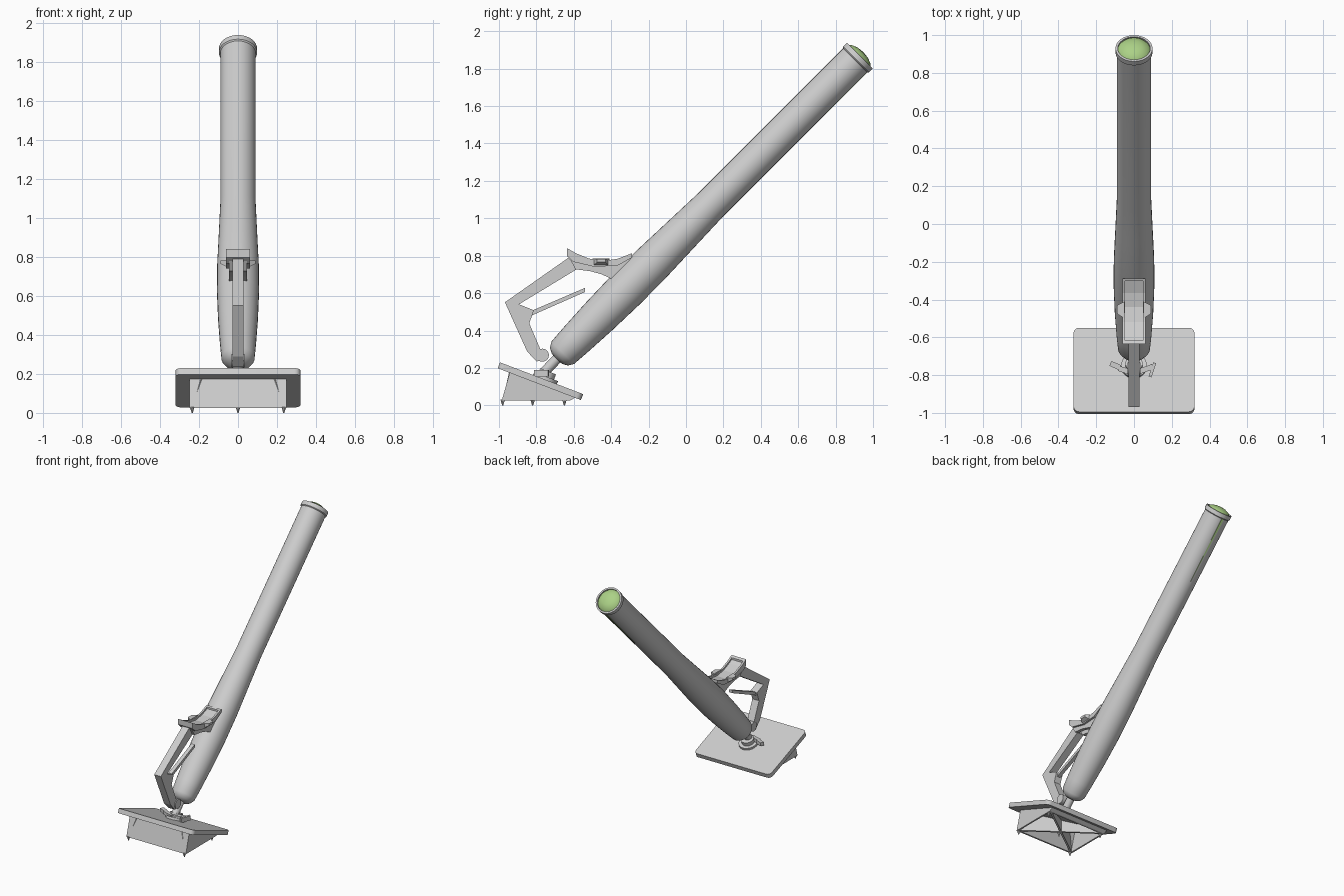
import bpy, bmesh, math
from mathutils import Vector, Matrix

if "Cube" in bpy.data.objects:
    bpy.data.objects.remove(bpy.data.objects["Cube"])


def material(name, rgb):
    m = bpy.data.materials.new(name)
    m.diffuse_color = (*rgb, 1)
    m.use_nodes = True
    m.node_tree.nodes["Principled BSDF"].inputs["Base Color"].default_value = m.diffuse_color
    return m


GREY = material("light grey", (0.61, 0.61, 0.61))
GREEN = material("lens green", (0.41, 0.64, 0.24))


def finish(name, bm, mat=GREY, smooth=False):
    bmesh.ops.recalc_face_normals(bm, faces=bm.faces)
    me = bpy.data.meshes.new(name)
    bm.to_mesh(me)
    bm.free()
    me.materials.append(mat)
    ob = bpy.data.objects.new(name, me)
    bpy.context.collection.objects.link(ob)
    if smooth:
        bpy.ops.object.select_all(action='DESELECT')
        ob.select_set(True)
        bpy.context.view_layer.objects.active = ob
        bpy.ops.object.shade_smooth_by_angle(angle=math.radians(35))
    return ob


def prism(name, pts, x0, x1):
    """Side profile (y, z) extruded from x0 to x1."""
    bm = bmesh.new()
    f = bm.faces.new([bm.verts.new((x0, y, z)) for y, z in pts])
    ext = bmesh.ops.extrude_face_region(bm, geom=[f])["geom"]
    vs = [v for v in ext if isinstance(v, bmesh.types.BMVert)]
    bmesh.ops.translate(bm, verts=vs, vec=(x1 - x0, 0, 0))
    return finish(name, bm)


def hull(name, pts, mat=GREY):
    bm = bmesh.new()
    bmesh.ops.convex_hull(bm, input=[bm.verts.new(p) for p in pts])
    return finish(name, bm, mat)


def rod(name, a, b, r0, r1=None, seg=20):
    """Cylinder or cone between two points."""
    a, b = Vector(a), Vector(b)
    rot = (b - a).to_track_quat('Z', 'Y').to_matrix().to_4x4()
    bm = bmesh.new()
    bmesh.ops.create_cone(bm, cap_ends=True, segments=seg, radius1=r0,
                          radius2=r0 if r1 is None else r1, depth=(b - a).length,
                          matrix=Matrix.Translation((a + b) / 2) @ rot)
    return finish(name, bm, smooth=True)


# Tube frame: s runs along the 45 degree axis
P0 = Vector((0, -0.665, 0.275))
AXIS = Vector((0, 1, 1)).normalized()
UNDER = Vector((0, 1, -1)).normalized()
SIDE = Vector((1, 0, 0))


def lathe(name, profile, mat=GREY, seg=32):
    bm = bmesh.new()
    vs = [bm.verts.new(P0 + AXIS * s + SIDE * r) for r, s in profile]
    es = [bm.edges.new(e) for e in zip(vs, vs[1:])]
    bmesh.ops.spin(bm, geom=vs + es, cent=P0, axis=AXIS, angle=math.tau,
                   steps=seg, use_merge=False)
    bmesh.ops.remove_doubles(bm, verts=bm.verts, dist=0.0002)
    return finish(name, bm, mat, True)


# Main tube with swollen lower part and rim collar
lathe("tube", [(0, -0.04), (0.04, -0.036), (0.068, -0.02), (0.085, 0.008),
               (0.092, 0.1), (0.102, 0.28), (0.108, 0.48), (0.107, 0.68),
               (0.099, 0.9), (0.091, 1.13), (0.091, 2.22), (0.098, 2.226),
               (0.098, 2.256), (0.086, 2.256), (0.086, 2.235), (0, 2.235)])
lathe("lens", [(0.085, 2.248), (0.072, 2.264), (0.04, 2.277), (0, 2.282)], GREEN)

# Thin tapered stripe beneath the upper tube
hull("stripe", [P0 + AXIS * s + UNDER * r + SIDE * x for r in (0.086, 0.0925)
                for s, x in ((1.72, 0), (2.22, -0.009), (2.22, 0.009))], GREEN)

# Tilted base plate with rounded corners
TILT = math.atan2(0.17, 0.445)
bm = bmesh.new()
bmesh.ops.create_cube(bm, size=1, matrix=Matrix.Diagonal((0.64, 0.476, 0.034, 1)))
corners = [e for e in bm.edges if abs(e.verts[0].co.z - e.verts[1].co.z) > 0.01]
bmesh.ops.bevel(bm, geom=corners, offset=0.03, segments=5, profile=0.5, affect='EDGES')
bmesh.ops.transform(bm, verts=bm.verts, matrix=Matrix.Translation((0, -0.778, 0.129))
                    @ Matrix.Rotation(-TILT, 4, 'X'))
finish("base_plate", bm, smooth=True)


def under_z(y):
    return 0.2 - 0.382 * (y + 0.995)


# Hollow wedge under the plate
for s in (-1, 1):
    prism("wedge_side", [(-0.94, 0.185), (-0.985, 0.025), (-0.62, 0.025), (-0.583, 0.048)],
          s * 0.25, s * 0.238)
prism("wedge_front", [(-0.94, 0.185), (-0.985, 0.025), (-0.973, 0.025), (-0.928, 0.18)],
      -0.25, 0.25)
prism("wedge_back", [(-0.62, 0.025), (-0.583, 0.048), (-0.6, 0.055), (-0.635, 0.025)],
      -0.25, 0.25)

# Crossed ribs inside the wedge
for s in (-1, 1):
    a, b = Vector((-0.24 * s, -0.975, 0)), Vector((0.24 * s, -0.625, 0))
    n = Vector((b.y - a.y, a.x - b.x, 0)).normalized() * 0.007
    pts = []
    for p, top in ((a, a.lerp(b, 0.1)), (b, b)):
        for k in (-1, 1):
            pts += [(p + n * k) + Vector((0, 0, 0.025)),
                    (top + n * k) + Vector((0, 0, under_z(top.y)))]
    hull("wedge_rib", pts)

# Pointed feet
for x, y in ((-0.235, -0.98), (0.235, -0.98), (0, -0.82), (-0.235, -0.65), (0.235, -0.65)):
    rod("foot", (x, y, 0), (x, y, 0.03), 0.003, 0.012, 8)

# Swivel mount, neck and pivot
NORMAL = Vector((0, math.sin(TILT), math.cos(TILT)))
M = Vector((0, -0.755, 0.135))
rod("mount_disc", M, M + NORMAL * 0.02, 0.068, seg=24)
rod("mount_collar", M, M + NORMAL * 0.05, 0.045, seg=24)
rod("neck", (0, -0.765, 0.17), (0, -0.67, 0.27), 0.027)
rod("pivot", (-0.034, -0.768, 0.268), (0.034, -0.768, 0.268), 0.035)


# Wing handles beside the mount
def bar(name, a, b, w, z0, z1):
    a, b = Vector((*a, 0)), Vector((*b, 0))
    n = Vector((b.y - a.y, a.x - b.x, 0)).normalized() * w
    hull(name, [p + n * k + Vector((0, 0, z)) for p in (a, b)
                for k in (-1, 1) for z in (z0, z1)])


bar("wing_inner", (-0.08, -0.765), (0, -0.79), 0.014, 0.16, 0.185)
bar("wing_tip", (-0.125, -0.738), (-0.075, -0.76), 0.014, 0.16, 0.185)
bar("wing_inner", (0, -0.79), (0.1, -0.755), 0.014, 0.16, 0.185)
bar("wing_tip", (0.085, -0.81), (0.11, -0.735), 0.008, 0.155, 0.19)

# Bent handle arm and its small lever
prism("arm", [(-0.968, 0.551), (-0.626, 0.791), (-0.585, 0.727), (-0.893, 0.54),
              (-0.813, 0.508), (-0.838, 0.438), (-0.781, 0.305), (-0.754, 0.24),
              (-0.8, 0.235), (-0.85, 0.289)], -0.028, 0.028)
prism("lever", [(-0.83, 0.478), (-0.82, 0.508), (-0.54, 0.628), (-0.54, 0.606)],
      -0.014, 0.014)

# Sagging saddle: rails, sunken pad and end lips
top = [(-0.636, 0.84), (-0.588, 0.813), (-0.52, 0.785), (-0.44, 0.772),
       (-0.364, 0.784), (-0.289, 0.813)]
low = [(-0.289, 0.79), (-0.364, 0.748), (-0.487, 0.74), (-0.605, 0.768), (-0.636, 0.798)]
for s in (-1, 1):
    prism("saddle_rail", top + low, s * 0.062, s * 0.048)
prism("saddle_pad", [(y, z - 0.014) for y, z in top] + low, -0.05, 0.05)
prism("saddle_lip", [(-0.636, 0.84), (-0.618, 0.83), (-0.618, 0.79), (-0.636, 0.798)],
      -0.06, 0.06)
prism("saddle_lip", [(-0.303, 0.807), (-0.289, 0.813), (-0.289, 0.79), (-0.303, 0.782)],
      -0.06, 0.06)

# Brackets from saddle to tube, and side clips
for s in (-1, 1):
    prism("saddle_bracket", [(-0.62, 0.78), (-0.59, 0.727), (-0.51, 0.717), (-0.45, 0.7),
                             (-0.39, 0.672), (-0.3, 0.76), (-0.3, 0.785), (-0.364, 0.75),
                             (-0.487, 0.745)], s * 0.02, s * 0.046)
    hull("side_clip", [(s * x, y, z) for x, ys, zs in
                       ((0.05, (-0.5, -0.41), (0.745, 0.785)),
                        (0.09, (-0.475, -0.43), (0.765, 0.782))) for y in ys for z in zs])
